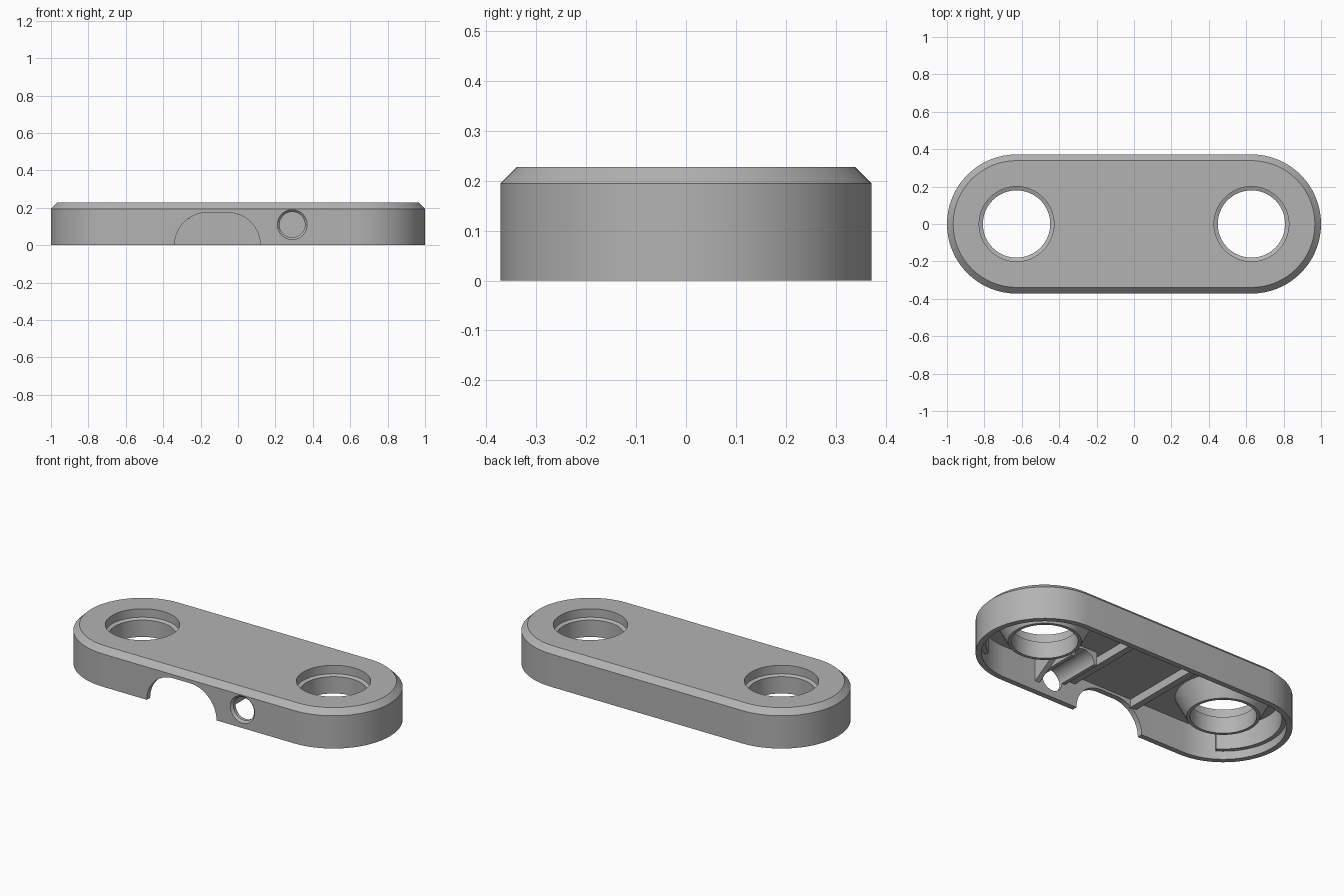
import bpy, bmesh, math
from mathutils import Matrix

cube = bpy.data.objects.get("Cube")
if cube:
    bpy.data.objects.remove(cube, do_unlink=True)

grey = bpy.data.materials.new("plain grey")
grey.use_nodes = True
grey.diffuse_color = (0.45, 0.45, 0.45, 1)
grey.node_tree.nodes["Principled BSDF"].inputs["Base Color"].default_value = grey.diffuse_color

SPAN = 0.628      # distance of each end centre from the middle
R = 0.372         # outer end radius
WALL_R = 0.34     # inner end radius
CEIL = 0.19       # underside of the top plate
TOP = 0.228


def finish(name, bm):
    bmesh.ops.recalc_face_normals(bm, faces=bm.faces)
    mesh = bpy.data.meshes.new(name)
    bm.to_mesh(mesh)
    bm.free()
    mesh.materials.append(grey)
    ob = bpy.data.objects.new(name, mesh)
    bpy.context.collection.objects.link(ob)
    return ob


def loft(name, loops, cyclic=False):
    """Skin a list of equal-length point loops."""
    bm = bmesh.new()
    rings = [[bm.verts.new(p) for p in loop] for loop in loops]
    n = len(rings[0])
    pairs = list(zip(rings, rings[1:]))
    if cyclic:
        pairs.append((rings[-1], rings[0]))
    else:
        bm.faces.new(rings[0])
        bm.faces.new(rings[-1])
    for a, b in pairs:
        for i in range(n):
            j = (i + 1) % n
            bm.faces.new((a[i], a[j], b[j], b[i]))
    return finish(name, bm)


def stadium(r, span=SPAN, steps=32):
    pts = []
    for side in (1, -1):
        for i in range(steps + 1):
            a = math.pi * (i / steps - 0.5)
            pts.append((side * (span + r * math.cos(a)), side * r * math.sin(a)))
    return pts


def box(name, x0, x1, y0, y1, z0, z1):
    plan = [(x0, y0), (x1, y0), (x1, y1), (x0, y1)]
    return loft(name, [[(x, y, z) for x, y in plan] for z in (z0, z1)])


def rod(name, centre, r1, r2, depth, along_y=False):
    bm = bmesh.new()
    m = Matrix.Translation(centre)
    if along_y:
        m = m @ Matrix.Rotation(-math.pi / 2, 4, 'X')
    bmesh.ops.create_cone(bm, cap_ends=True, segments=64, radius1=r1, radius2=r2,
                          depth=depth, matrix=m)
    return finish(name, bm)


def cut(ob, cutter):
    mod = ob.modifiers.new("cut", 'BOOLEAN')
    mod.operation = 'DIFFERENCE'
    mod.solver = 'EXACT'
    mod.object = cutter
    bpy.context.view_layer.objects.active = ob
    bpy.ops.object.modifier_apply(modifier=mod.name)
    bpy.data.objects.remove(cutter, do_unlink=True)


def smooth(ob):
    bpy.ops.object.select_all(action='DESELECT')
    ob.select_set(True)
    bpy.context.view_layer.objects.active = ob
    bpy.ops.object.shade_smooth_by_angle(angle=math.radians(25))


# Hollow shell with a chamfered top edge
shell = loft("shell", [[(x, y, z) for x, y in stadium(r)]
                       for r, z in ((R, 0), (R, 0.195), (R - 0.033, TOP))])
cut(shell, loft("cavity", [[(x, y, z) for x, y in stadium(WALL_R)] for z in (-0.1, CEIL)]))
for s in (-1, 1):
    cut(shell, rod("top_hole", (s * SPAN, 0, 0.2), 0.2, 0.2, 0.3))

# Arched opening in the front wall
arch = [(x - 0.11, z) for x, z in stadium(0.174, 0.055)]
cut(shell, loft("arch", [[(x, y, z) for x, z in arch] for y in (-0.5, -0.3)]))

# Round front hole with a countersunk rim, running into a half-round cradle
HOLE_X, HOLE_Z = 0.29, 0.11
cradle = box("hole_cradle", 0.2, 0.38, -0.35, -0.07, HOLE_Z, CEIL + 0.005)
for ob in (shell, cradle):
    cut(ob, rod("front_hole", (HOLE_X, -0.25, HOLE_Z), 0.068, 0.068, 0.4, True))
cut(shell, rod("countersink", (HOLE_X, -R, HOLE_Z), 0.096, 0.064, 0.032, True))

# Gusset between the cradle and the nearby boss
side = [(-0.35, 0.05), (-0.35, CEIL + 0.005), (-0.12, CEIL + 0.005)]
gusset = loft("gusset", [[(x, y, z) for y, z in side] for x in (0.38, 0.41)])

# Ribs across the underside
ribs = [box(name, x - 0.02, x + 0.02, -0.35, 0.35, 0.14, CEIL + 0.005)
        for name, x in (("left_rib", 0.15), ("right_rib", -0.28))]

# Tapered bosses with stepped bores, and crescent lips inside each end
boss_profile = [(0.2, CEIL), (0.2, 0.178), (0.18, 0.17), (0.18, 0.07),
                (0.198, 0.07), (0.26, CEIL)]
parts = [shell, cradle, gusset] + ribs
for label, s in (("left", 1), ("right", -1)):
    boss = [[(s * SPAN + r * math.cos(a), r * math.sin(a), z) for r, z in boss_profile]
            for a in (2 * math.pi * i / 64 for i in range(64))]
    parts.append(loft(label + "_boss", boss, cyclic=True))
    lip = []
    for i in range(33):
        a = math.radians(-57 + 114 * i / 32)
        lip.append([(s * (SPAN + r * math.cos(a)), r * math.sin(a), z)
                    for r, z in ((0.315, 0.05), (0.345, 0.05), (0.345, CEIL), (0.315, CEIL))])
    parts.append(loft(label + "_end_lip", lip))

for ob in parts:
    smooth(ob)
